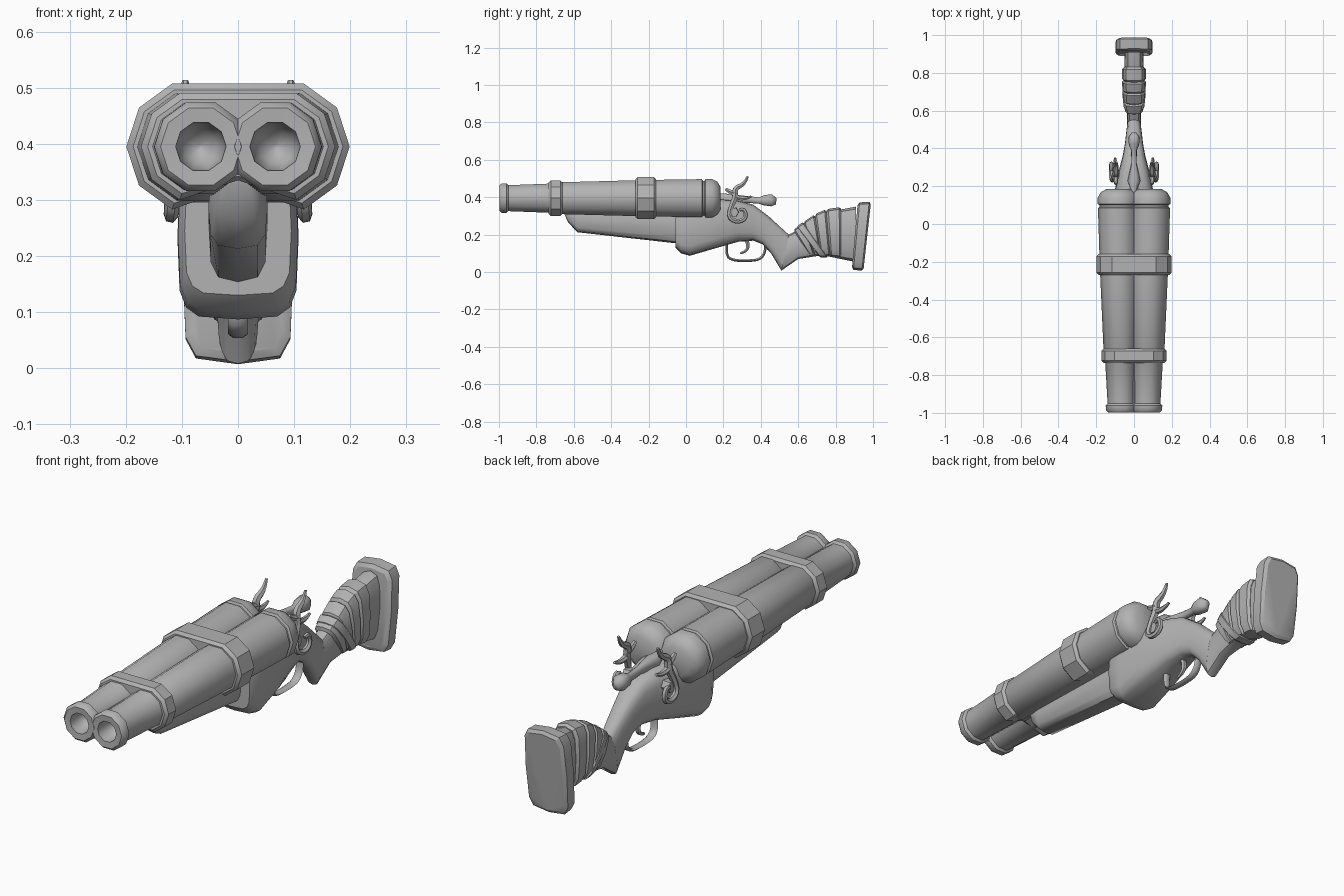
import bpy, bmesh, math
from mathutils import Vector

cube = bpy.data.objects.get("Cube")
if cube:
    bpy.data.objects.remove(cube)

grey = bpy.data.materials.new("plain_grey")
grey.use_nodes = True
grey.diffuse_color = (0.45, 0.45, 0.45, 1)
grey.node_tree.nodes["Principled BSDF"].inputs["Base Color"].default_value = grey.diffuse_color

AXIS_Z = 0.395  # height of the barrel axes


def finish(ob, angle=42):
    ob.data.materials.clear()
    ob.data.materials.append(grey)
    bpy.ops.object.select_all(action="DESELECT")
    ob.select_set(True)
    bpy.context.view_layer.objects.active = ob
    bpy.ops.object.shade_smooth_by_angle(angle=math.radians(angle))
    return ob


def loft(name, rings, angle=42):
    """Skin a row of equal-length rings and cap both ends."""
    bm = bmesh.new()
    loops = [[bm.verts.new(p) for p in ring] for ring in rings]
    n = len(loops[0])
    for a, b in zip(loops, loops[1:]):
        for i in range(n):
            j = (i + 1) % n
            bm.faces.new((a[i], a[j], b[j], b[i]))
    bm.faces.new(loops[0][::-1])
    bm.faces.new(loops[-1])
    bmesh.ops.recalc_face_normals(bm, faces=bm.faces)
    mesh = bpy.data.meshes.new(name)
    bm.to_mesh(mesh)
    bm.free()
    ob = bpy.data.objects.new(name, mesh)
    bpy.context.collection.objects.link(ob)
    return finish(ob, angle)


def section(top, bottom, w, e=0.5, n=16, grow=0.0):
    """Superellipse ring spanned between a top and a bottom (y, z) point."""
    t, b = Vector((0, *top)), Vector((0, *bottom))
    mid, half = (t + b) / 2, (t - b) / 2
    half = half.normalized() * (half.length + grow)
    ring = []
    for i in range(n):
        c, s = math.cos(math.tau * i / n), math.sin(math.tau * i / n)
        px = math.copysign(abs(c) ** e, c) * (w + grow)
        ring.append(mid + half * math.copysign(abs(s) ** e, s) + Vector((px, 0, 0)))
    return ring


def slab(name, front, back, bevel, e=0.6, n=12):
    """Bevelled slice between two (top, bottom, width) planes."""
    def mix(f, grow):
        pts = [Vector(a).lerp(Vector(b), f) for a, b in zip(front[:2], back[:2])]
        return section(*pts, front[2] + (back[2] - front[2]) * f, e, n, grow)
    return loft(name, [mix(0, 0), mix(0.14, bevel), mix(0.86, bevel), mix(1, 0)], 30)


def tube(name, path, widen=1.0):
    """Round bar through (x, y, z, radius) points."""
    cu = bpy.data.curves.new(name, "CURVE")
    cu.dimensions = "3D"
    cu.bevel_depth, cu.bevel_resolution = 1.0, 1
    cu.use_fill_caps = True
    cu.resolution_u = 3
    sp = cu.splines.new("NURBS")
    sp.points.add(len(path) - 1)
    for p, (x, y, z, r) in zip(sp.points, path):
        p.co, p.radius = (x, y, z, 1), r
    sp.order_u, sp.use_endpoint_u = 3, True
    ob = bpy.data.objects.new(name, cu)
    bpy.context.collection.objects.link(ob)
    bpy.ops.object.select_all(action="DESELECT")
    ob.select_set(True)
    bpy.context.view_layer.objects.active = ob
    bpy.ops.object.convert(target="MESH")
    ob = bpy.context.object
    for v in ob.data.vertices:
        v.co.x *= widen
    return finish(ob, 50)


# Barrels: bore, muzzle ring, taper, groove and rounded breech (y, radius)
BARREL = [(-0.90, 0.004), (-0.92, 0.03), (-0.95, 0.042), (-0.995, 0.045),
          (-0.997, 0.072), (-0.985, 0.083), (-0.96, 0.083), (-0.95, 0.073),
          (-0.70, 0.083), (-0.69, 0.089), (-0.22, 0.102), (0.085, 0.107),
          (0.09, 0.098), (0.10, 0.098), (0.105, 0.108), (0.14, 0.108),
          (0.168, 0.092), (0.185, 0.062)]


def barrel_x(y):
    return 0.066 + 0.018 * min(1, (y + 1) / 1.05)


for side, label in ((1, "left"), (-1, "right")):
    rings = []
    for y, r in BARREL:
        rings.append([(side * (barrel_x(y) + r * math.cos(math.tau * k / 10)), y,
                       AXIS_Z + r * math.sin(math.tau * k / 10)) for k in range(10)])
    loft(label + "_barrel", rings)


# Bands joining the barrels: flat on top, notched below
def band_ring(y, cx, r):
    half = [(cx + r * math.cos(math.radians(a)), AXIS_Z + r * math.sin(math.radians(a)))
            for a in range(72, -73, -36)]
    pts = half + [(0, AXIS_Z - 0.6 * r)] + [(-x, z) for x, z in half[::-1]]
    return [(x, y, z) for x, z in pts]


for name, y0, y1, cx, r in (("front_band", -0.735, -0.66, 0.073, 0.1),
                            ("rear_band", -0.27, -0.16, 0.081, 0.118)):
    loft(name, [band_ring(y, cx, r - d) for y, d in
                ((y0, 0.012), (y0 + 0.012, 0), (y1 - 0.012, 0), (y1, 0.012))], 30)

# Filler rib between the barrels
loft("barrel_rib", [section((y, z), (y, 0.36), 0.012, 0.4, 8)
                    for y, z in ((-0.96, 0.435), (-0.1, 0.445), (0.1, 0.445))])

# Forestock under the barrels
loft("forestock", [section(*s, 0.6, 12) for s in (
    ((-0.66, 0.36), (-0.655, 0.32), 0.028),
    ((-0.64, 0.36), (-0.63, 0.265), 0.043),
    ((-0.58, 0.36), (-0.58, 0.213), 0.053),
    ((-0.02, 0.36), (-0.02, 0.150), 0.053))])

# Receiver flowing into the grip
loft("receiver_and_grip", [section(*s) for s in (
    ((-0.055, 0.36), (-0.055, 0.13), 0.095, 0.45),
    ((-0.03, 0.37), (-0.025, 0.10), 0.107, 0.45),
    ((0.03, 0.38), (0.02, 0.087), 0.108, 0.45),
    ((0.18, 0.39), (0.16, 0.128), 0.103, 0.55),
    ((0.27, 0.385), (0.28, 0.162), 0.083, 0.6),
    ((0.36, 0.36), (0.36, 0.168), 0.06, 0.65),
    ((0.44, 0.30), (0.41, 0.148), 0.048, 0.7),
    ((0.50, 0.245), (0.455, 0.10), 0.042, 0.7),
    ((0.55, 0.20), (0.51, 0.008), 0.036, 0.7))])

# Stock core behind the grip
loft("stock", [section(*s, 0.65, 12) for s in (
    ((0.55, 0.20), (0.51, 0.008), 0.036),
    ((0.60, 0.225), (0.60, 0.07), 0.038),
    ((0.75, 0.32), (0.73, 0.09), 0.052),
    ((0.91, 0.35), (0.90, 0.055), 0.05))])

# Layered wraps around the stock
planes = [((0.58, 0.215), (0.66, 0.095), 0.040), ((0.63, 0.255), (0.685, 0.095), 0.046),
          ((0.69, 0.298), (0.72, 0.098), 0.050), ((0.75, 0.325), (0.77, 0.092), 0.053),
          ((0.83, 0.337), (0.83, 0.085), 0.052)]
for i, (a, b) in enumerate(zip(planes, planes[1:])):
    slab("stock_wrap_%d" % (i + 1), a, b, 0.011)
slab("crossing_wrap", ((0.595, 0.235), (0.71, 0.085), 0.05),
     ((0.63, 0.262), (0.755, 0.085), 0.055), 0.008)

# Butt plate
slab("butt_plate", ((0.917, 0.358), (0.888, 0.027), 0.085),
     ((0.988, 0.362), (0.950, 0.020), 0.085), 0.014, 0.4)

# Top lever with its knob
loft("top_lever", [section(*s, 0.8, 10) for s in (
    ((0.17, 0.42), (0.17, 0.38), 0.012), ((0.23, 0.42), (0.23, 0.35), 0.034),
    ((0.32, 0.408), (0.32, 0.37), 0.014), ((0.39, 0.40), (0.39, 0.365), 0.015),
    ((0.42, 0.413), (0.415, 0.356), 0.027), ((0.46, 0.417), (0.455, 0.35), 0.031),
    ((0.485, 0.395), (0.48, 0.36), 0.014))], 60)

# Hammers: horn sweeping down into a hook, with a beak, a spur and a pivot
for s, label in ((1, "left_hammer"), (-1, "right_hammer")):
    tube(label, [(s * x, y, z, r) for x, y, z, r in (
        (0.094, 0.33, 0.512, 0.006), (0.094, 0.315, 0.47, 0.012),
        (0.096, 0.26, 0.45, 0.017), (0.10, 0.265, 0.40, 0.018),
        (0.107, 0.245, 0.36, 0.015), (0.118, 0.225, 0.29, 0.013),
        (0.12, 0.28, 0.265, 0.013), (0.12, 0.325, 0.29, 0.012),
        (0.12, 0.31, 0.345, 0.011), (0.12, 0.285, 0.33, 0.009))])
    tube(label + "_beak", [(s * 0.096, 0.212, 0.445, 0.009), (s * 0.096, 0.235, 0.425, 0.014),
                           (s * 0.098, 0.27, 0.42, 0.016)])
    tube(label + "_spur", [(s * 0.10, 0.27, 0.40, 0.014), (s * 0.10, 0.31, 0.385, 0.012),
                           (s * 0.10, 0.35, 0.405, 0.006)])
    tube(label + "_pivot", [(s * 0.05, 0.255, 0.32, 0.028), (s * 0.08, 0.255, 0.32, 0.028),
                            (s * 0.112, 0.255, 0.32, 0.026)])

# Trigger and its guard
tube("trigger_guard", [(0, y, z, 0.008) for y, z in (
    (0.22, 0.17), (0.21, 0.09), (0.25, 0.062), (0.33, 0.06),
    (0.40, 0.066), (0.43, 0.12), (0.42, 0.17))], 2.2)
tube("trigger", [(0, 0.315, 0.19, 0.013), (0, 0.335, 0.15, 0.011),
                 (0, 0.325, 0.11, 0.009), (0, 0.29, 0.10, 0.006)], 1.2)
